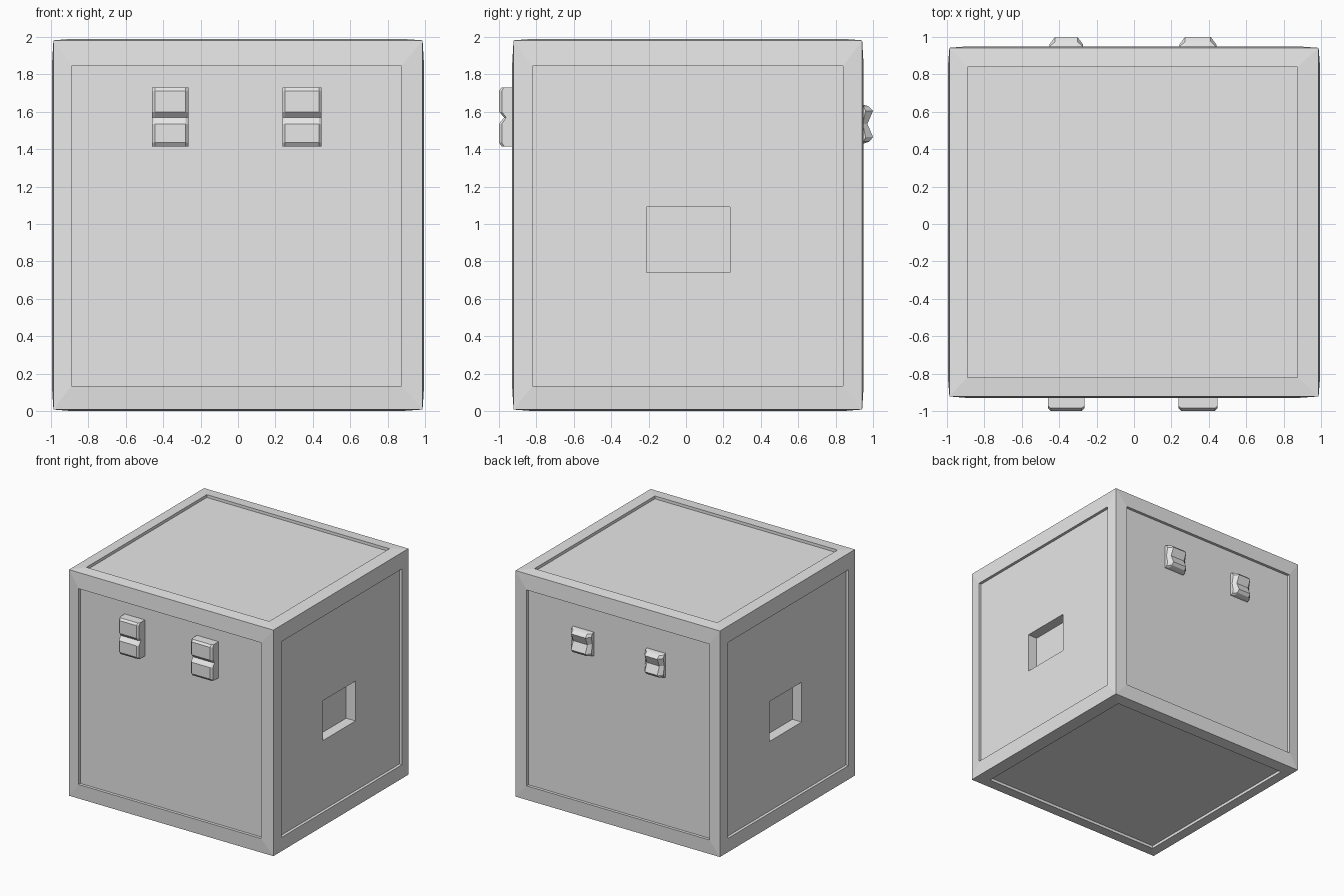
import bpy
import bmesh
from mathutils import Vector

cube = bpy.data.objects.get("Cube")
if cube:
    bpy.data.objects.remove(cube, do_unlink=True)

GREY = (0.8, 0.8, 0.8, 1.0)
grey = bpy.data.materials.new("plain grey")
grey.use_nodes = True
grey.diffuse_color = GREY
grey.node_tree.nodes["Principled BSDF"].inputs["Base Color"].default_value = GREY


def finish(bm, name):
    bmesh.ops.recalc_face_normals(bm, faces=bm.faces[:])
    mesh = bpy.data.meshes.new(name)
    bm.to_mesh(mesh)
    bm.free()
    mesh.materials.append(grey)
    obj = bpy.data.objects.new(name, mesh)
    bpy.context.collection.objects.link(obj)
    return obj


def place(face, low, high, level=0.0):
    """Fit a rectangular face to the given bounds, raised by level along its normal."""
    normal = face.normal.copy()
    centre = face.calc_center_median()
    flat = max(range(3), key=lambda i: abs(normal[i]))
    for v in face.verts:
        for i in range(3):
            if i != flat:
                v.co[i] = low[i] if v.co[i] < centre[i] else high[i]
        v.co += normal * level


def sink(bm, face, depth):
    """Push a face inwards with straight walls."""
    normal = face.normal.copy()
    cap = bmesh.ops.extrude_discrete_faces(bm, faces=[face])["faces"][0]
    bmesh.ops.translate(bm, verts=cap.verts[:], vec=-normal * depth)
    cap.normal_update()
    return cap


# Case: slightly bulging frame, sunken panels, hand holes in both sides
EDGE = 0.008
low, high = Vector((-0.995, -0.93, 0)), Vector((0.995, 0.95, 1.99))
panel_low, panel_high = Vector((-0.89, -0.82, 0.135)), Vector((0.875, 0.84, 1.845))
hole_low, hole_high = Vector((0, -0.21, 0.742)), Vector((0, 0.235, 1.09))

bm = bmesh.new()
bmesh.ops.create_cube(bm, size=2)
for v in bm.verts:
    for i in range(3):
        v.co[i] = low[i] + EDGE if v.co[i] < 0 else high[i] - EDGE
bm.normal_update()
for face in bm.faces[:]:
    bmesh.ops.inset_region(bm, faces=[face], thickness=0.1)
    face.normal_update()
    place(face, panel_low, panel_high, EDGE)
    panel = sink(bm, face, 0.025)
    if abs(panel.normal.x) > 0.9:
        bmesh.ops.inset_region(bm, faces=[panel], thickness=0.3)
        panel.normal_update()
        place(panel, hole_low, hole_high)
        sink(bm, panel, 0.09)
finish(bm, "case")


def fitting(name, x0, x1, base, side, profile, bevel, end_scale):
    """Profile of (depth, height) swept along x, with shallower ends."""
    bm = bmesh.new()
    rings = []
    for x, scale in ((x0, end_scale), (x0 + bevel, 1), (x1 - bevel, 1), (x1, end_scale)):
        rings.append([bm.verts.new((x, base + side * d * scale, z)) for d, z in profile])
    count = len(profile)
    for a, b in zip(rings, rings[1:]):
        for i in range(count):
            j = (i + 1) % count
            bm.faces.new((a[i], a[j], b[j], b[i]))
    bm.faces.new(rings[0])
    bm.faces.new(rings[-1])
    finish(bm, name)


# Front clasps
clasp = [(0, 1.415), (0.085, 1.415), (0.1, 1.435), (0.1, 1.535), (0.072, 1.57),
         (0.1, 1.6), (0.1, 1.712), (0.085, 1.73), (0, 1.73)]
fitting("right_clasp", -0.46, -0.265, -0.9, -1, clasp, 0.015, 0.85)
fitting("left_clasp", 0.237, 0.447, -0.9, -1, clasp, 0.015, 0.85)

# Back hinges
hinge = [(0, 1.428), (0.03, 1.43), (0.06, 1.44), (0.08, 1.465), (0.05, 1.535),
         (0.08, 1.605), (0.055, 1.63), (0.03, 1.637), (0, 1.637)]
fitting("right_hinge", -0.452, -0.272, 0.92, 1, hinge, 0.03, 0.5)
fitting("left_hinge", 0.243, 0.44, 0.92, 1, hinge, 0.03, 0.5)
